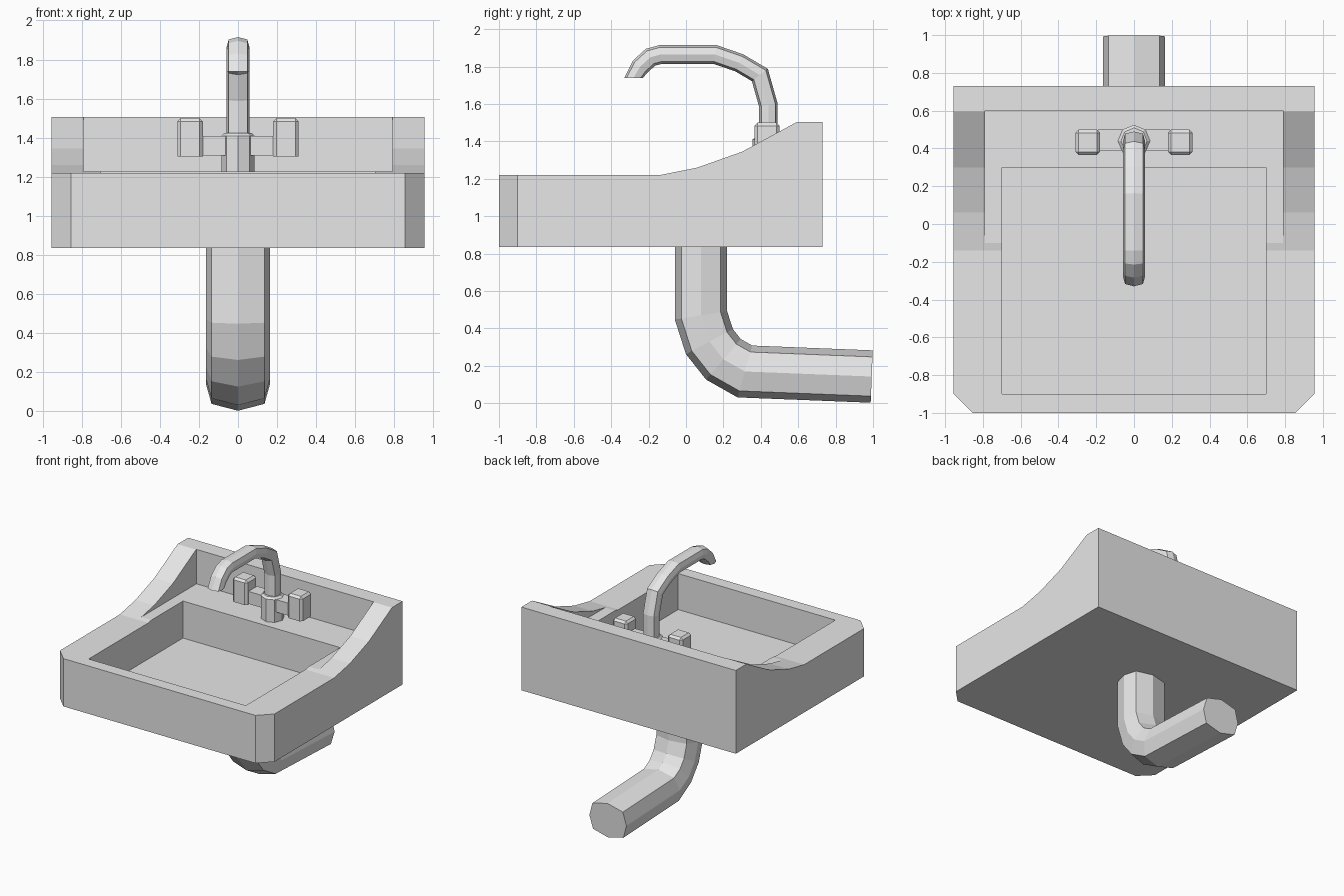
import bpy
import bmesh
from mathutils import Vector

if "Cube" in bpy.data.objects:
    bpy.data.objects.remove(bpy.data.objects["Cube"], do_unlink=True)

grey = bpy.data.materials.new("light_grey")
grey.use_nodes = True
grey.diffuse_color = (0.8, 0.8, 0.8, 1)
grey.node_tree.nodes["Principled BSDF"].inputs["Base Color"].default_value = grey.diffuse_color


def finish(name, bm):
    """Turn a bmesh into a flat shaded grey object."""
    bmesh.ops.recalc_face_normals(bm, faces=bm.faces)
    mesh = bpy.data.meshes.new(name)
    bm.to_mesh(mesh)
    bm.free()
    mesh.materials.append(grey)
    obj = bpy.data.objects.new(name, mesh)
    bpy.context.collection.objects.link(obj)
    return obj


def prism(points, offset):
    """Extrude a closed outline along an offset."""
    bm = bmesh.new()
    face = bm.faces.new([bm.verts.new(p) for p in points])
    result = bmesh.ops.extrude_face_region(bm, geom=[face], use_keep_orig=True)
    moved = [v for v in result["geom"] if isinstance(v, bmesh.types.BMVert)]
    bmesh.ops.translate(bm, verts=moved, vec=offset)
    return bm


def box(low, high):
    (x0, y0, z0), (x1, y1, z1) = low, high
    outline = [(x0, y0, z0), (x1, y0, z0), (x1, y1, z0), (x0, y1, z0)]
    return prism(outline, (0, 0, z1 - z0))


def bevel(bm, width, rule):
    """Chamfer every edge that passes the rule."""
    edges = [e for e in bm.edges if rule(*[v.co for v in e.verts])]
    bmesh.ops.bevel(bm, geom=edges, offset=width, segments=1, affect='EDGES')


def cut(target, bm):
    """Carve a shape out of the target and discard the cutter."""
    cutter = finish("cutter", bm)
    cutter.hide_render = True
    mod = target.modifiers.new("cut", 'BOOLEAN')
    mod.operation, mod.solver, mod.object = 'DIFFERENCE', 'EXACT', cutter
    bpy.context.view_layer.objects.active = target
    bpy.ops.object.modifier_apply(modifier=mod.name)
    bpy.data.objects.remove(cutter, do_unlink=True)


def tube(name, path, wide, thick, end_direction=None):
    """Sweep a flattened octagon along a (y, z) path with mitred bends."""
    section = [(1, 0), (0.82, 0.75), (0, 1), (-0.82, 0.75),
               (-1, 0), (-0.82, -0.75), (0, -1), (0.82, -0.75)]
    pts = [Vector(p) for p in path]
    dirs = [(b - a).normalized() for a, b in zip(pts, pts[1:])]
    bm = bmesh.new()
    rings = []
    for i, p in enumerate(pts):
        before, after = dirs[max(i - 1, 0)], dirs[min(i, len(dirs) - 1)]
        along = (before + after).normalized()
        stretch = 1 / along.dot(after)
        if end_direction and i == len(pts) - 1:
            along = Vector(end_direction)
        side = Vector((-along.y, along.x)) * thick * stretch
        rings.append([bm.verts.new((u * wide, p.x + side.x * v, p.y + side.y * v))
                      for u, v in section])
    for a, b in zip(rings, rings[1:]):
        for k in range(len(section)):
            n = (k + 1) % len(section)
            bm.faces.new((a[k], a[n], b[n], b[k]))
    bm.faces.new(rings[0])
    bm.faces.new(rings[-1])
    return finish(name, bm)


# Basin: swept side profile with clipped front corners
profile = [(-1, 0.835), (0.73, 0.835), (0.73, 1.505), (0.595, 1.505),
           (0.3, 1.345), (0.06, 1.26), (-0.14, 1.22), (-1, 1.22)]
bm = prism([(-0.955, y, z) for y, z in profile], (1.91, 0, 0))
bevel(bm, 0.1, lambda a, b: a.y < -0.99 and b.y < -0.99 and abs(a.z - b.z) > 0.1)
basin = finish("basin", bm)

# Tap deck between the side wings, then the bowl
cut(basin, box((-0.79, -0.4, 1.228), (0.79, 0.6, 1.8)))
cut(basin, box((-0.7, -0.9, 0.93), (0.7, 0.3, 1.8)))

# Tap body
bm = bmesh.new()
bmesh.ops.create_cone(bm, cap_ends=True, segments=8, radius1=0.085, radius2=0.085, depth=0.21)
bmesh.ops.translate(bm, verts=bm.verts, vec=(0, 0.44, 1.32))
bevel(bm, 0.015, lambda a, b: min(a.z, b.z) > 1.4)
finish("tap_body", bm)
finish("tap_crossbar", box((-0.19, 0.39, 1.31), (0.19, 0.5, 1.41)))

# Handles
for name, x in (("left_handle", 0.245), ("right_handle", -0.245)):
    bm = box((x - 0.065, 0.365, 1.305), (x + 0.065, 0.5, 1.5))
    bevel(bm, 0.017, lambda a, b: max(a.z, b.z) > 1.4)
    finish(name, bm)

# Spout
tube("spout", [(0.44, 1.4), (0.44, 1.595), (0.395, 1.755), (0.285, 1.82), (0.155, 1.865),
               (-0.135, 1.865), (-0.19, 1.85), (-0.245, 1.8), (-0.28, 1.74)],
     0.058, 0.05, end_direction=(0, -1))

# Drain pipe
tube("drain_pipe", [(0.08, 0.85), (0.08, 0.47), (0.125, 0.33), (0.2, 0.235),
                    (0.315, 0.17), (0.993, 0.143)], 0.165, 0.14)
